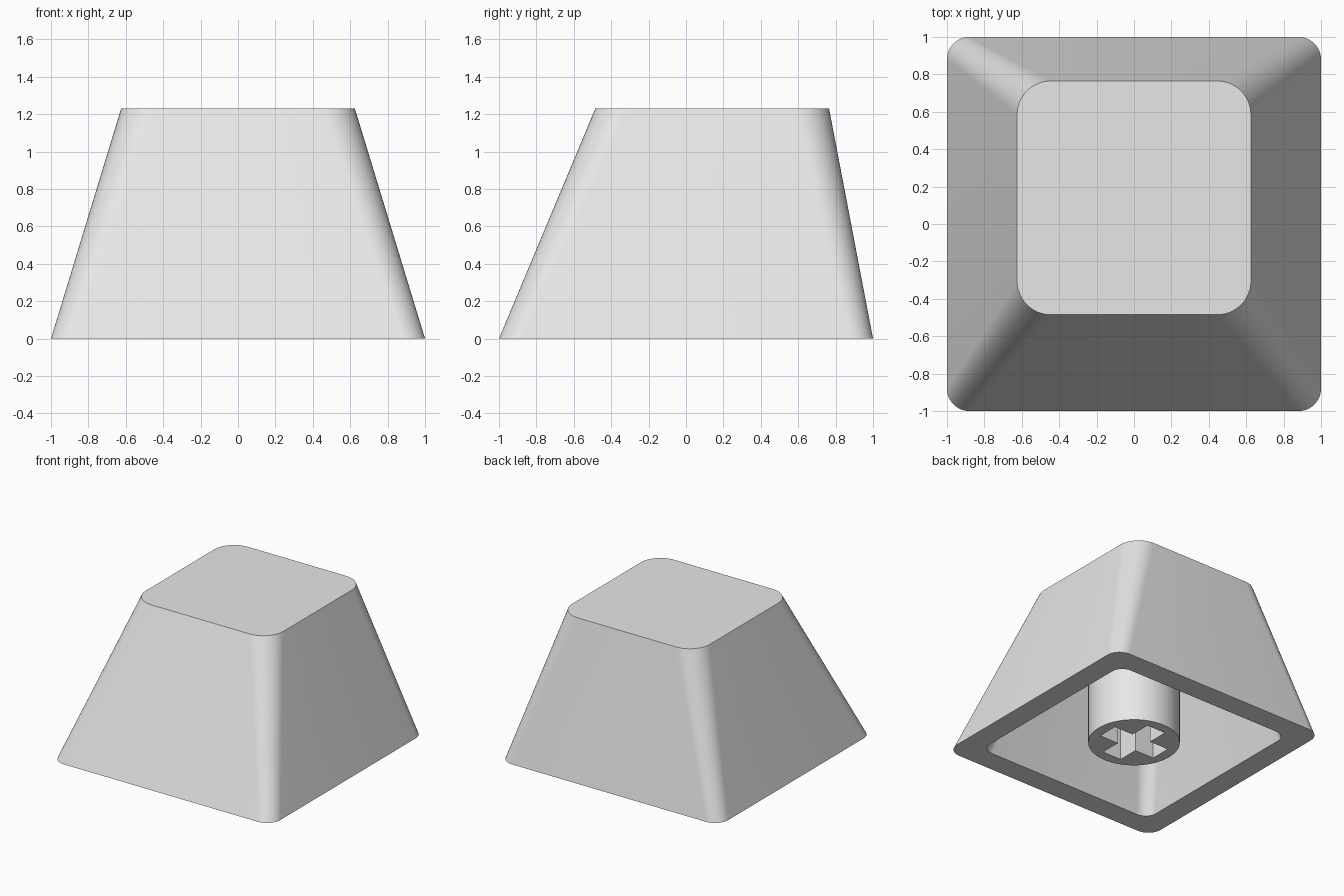
import bpy, bmesh, math

if "Cube" in bpy.data.objects:
    bpy.data.objects.remove(bpy.data.objects["Cube"])

HEIGHT, CEILING = 1.23, 1.06
STEPS = 12  # segments per rounded corner

plastic = bpy.data.materials.new("grey plastic")
plastic.diffuse_color = (0.8, 0.8, 0.8, 1)
plastic.use_nodes = True
plastic.node_tree.nodes["Principled BSDF"].inputs["Base Color"].default_value = plastic.diffuse_color


def rounded_square(bm, half, radius, y, z):
    """Ring of vertices around a rounded square, counter-clockwise from above."""
    ring = []
    for corner in range(4):
        mid = math.pi / 4 + corner * math.pi / 2
        cx = math.copysign(half - radius, math.cos(mid))
        cy = math.copysign(half - radius, math.sin(mid))
        for i in range(STEPS + 1):
            a = (corner + i / STEPS) * math.pi / 2
            ring.append(bm.verts.new((cx + radius * math.cos(a),
                                      y + cy + radius * math.sin(a), z)))
    return ring


def loft(bm, a, b):
    for i in range(len(a)):
        j = (i + 1) % len(a)
        bm.faces.new((a[i], a[j], b[j], b[i]))


def finish(bm, name):
    bmesh.ops.recalc_face_normals(bm, faces=bm.faces)
    mesh = bpy.data.meshes.new(name)
    bm.to_mesh(mesh)
    bm.free()
    obj = bpy.data.objects.new(name, mesh)
    bpy.context.collection.objects.link(obj)
    mesh.materials.append(plastic)
    return obj


def smooth(obj):
    bpy.ops.object.select_all(action='DESELECT')
    obj.select_set(True)
    bpy.context.view_layer.objects.active = obj
    bpy.ops.object.shade_smooth_by_angle(angle=math.radians(30))


# Hollow tapered cap: outside, flat rim and inside in one closed shell
bm = bmesh.new()
outer_low = rounded_square(bm, 1.0, 0.12, 0, 0)
outer_top = rounded_square(bm, 0.625, 0.18, 0.14, HEIGHT)
inner_low = rounded_square(bm, 0.815, 0.10, 0, 0)
inner_top = rounded_square(bm, 0.51, 0.13, 0.12, CEILING)
loft(bm, outer_low, outer_top)
loft(bm, inner_top, inner_low)
loft(bm, inner_low, outer_low)
bm.faces.new(outer_top)
bm.faces.new(inner_top[::-1])
smooth(finish(bm, "cap_shell"))

# Round stem from the ceiling down to the rim level
STEM_TOP = CEILING + 0.04
bm = bmesh.new()
bmesh.ops.create_cone(bm, cap_ends=True, segments=64, radius1=0.345,
                      radius2=0.345, depth=STEM_TOP)
bmesh.ops.translate(bm, verts=bm.verts, vec=(0, 0, STEM_TOP / 2))
stem = finish(bm, "stem")

# Cross-shaped slot cut into the underside of the stem
L, W = 0.26, 0.086
bm = bmesh.new()
quarter = [(L, -W), (L, W), (W, W)]
outline = []
for k in range(4):
    c, s = round(math.cos(k * math.pi / 2)), round(math.sin(k * math.pi / 2))
    outline += [bm.verts.new((x * c - y * s, x * s + y * c, -0.1))
                for x, y in quarter]
base = bm.faces.new(outline)
grown = bmesh.ops.extrude_face_region(bm, geom=[base])["geom"]
bmesh.ops.translate(bm, verts=[v for v in grown if isinstance(v, bmesh.types.BMVert)],
                    vec=(0, 0, 0.6))
cutter = finish(bm, "slot_cutter")
cutter.hide_render = True

cut = stem.modifiers.new("slot", 'BOOLEAN')
cut.operation = 'DIFFERENCE'
cut.solver = 'EXACT'
cut.object = cutter
bpy.context.view_layer.objects.active = stem
stem.select_set(True)
bpy.ops.object.modifier_apply(modifier=cut.name)
bpy.data.objects.remove(cutter)
smooth(stem)
